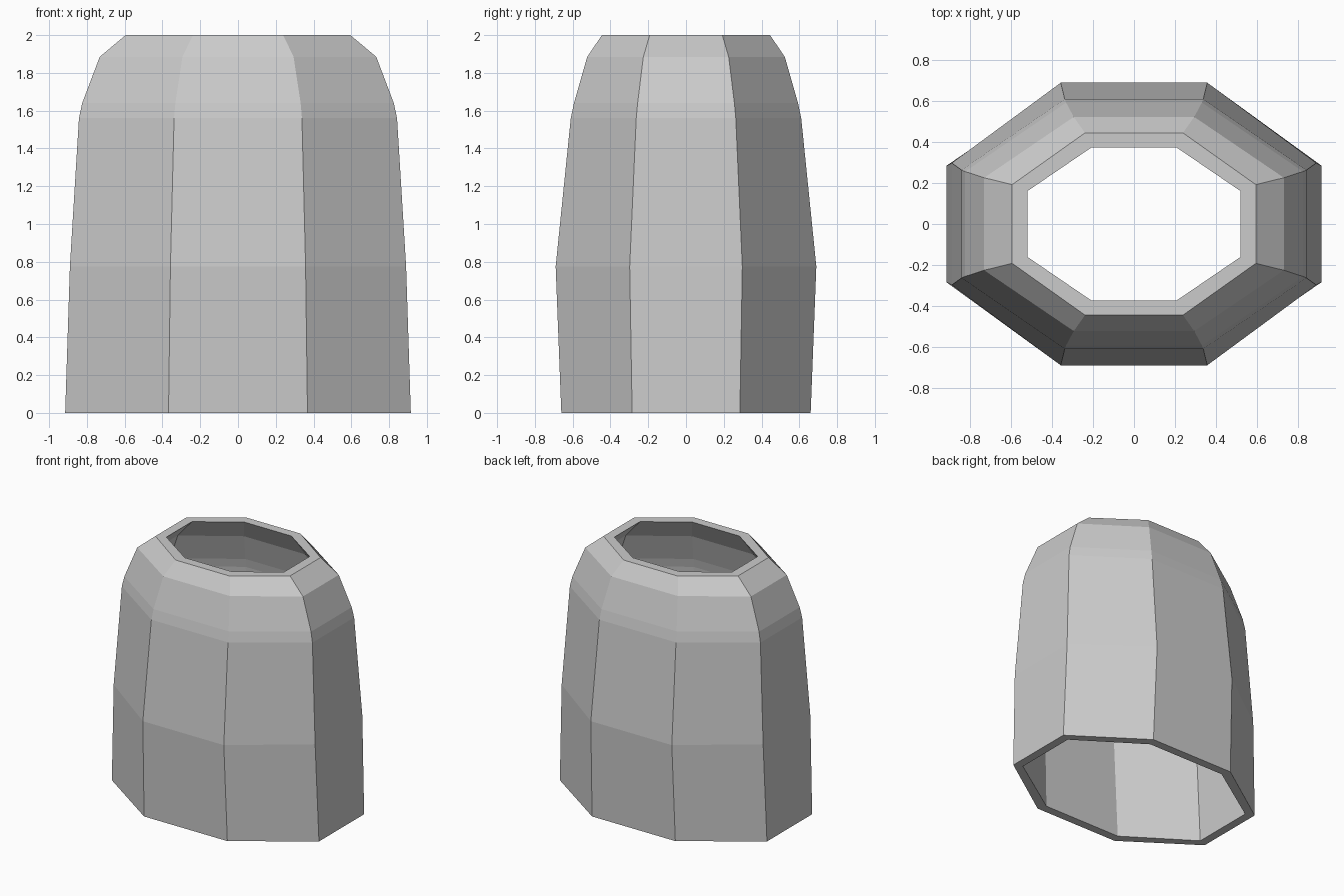
import bpy, bmesh

if "Cube" in bpy.data.objects:
    bpy.data.objects.remove(bpy.data.objects["Cube"])

# Profile rings: z, half width in x, half depth in y
outer = [(0, .915, .66), (.775, .89, .69), (1.56, .842, .61),
         (1.64, .825, .593), (1.885, .732, .523), (2.0, .595, .445)]
inner = [(2.0, .52, .373), (1.835, .672, .463), (1.62, .758, .527),
         (1.55, .774, .541), (.775, .823, .621), (0, .848, .592)]


def octagon(bm, z, a, c):
    b, d = a * .402, c * .432
    pts = [(a, -d), (a, d), (b, c), (-b, c), (-a, d), (-a, -d), (-b, -c), (b, -c)]
    return [bm.verts.new((x, y, z)) for x, y in pts]


# Hollow shell: outer wall, top rim, inner wall, bottom rim as one closed loop of rings
bm = bmesh.new()
rings = [octagon(bm, *r) for r in outer + inner]
for i, ring in enumerate(rings):
    nxt = rings[(i + 1) % len(rings)]
    for j in range(8):
        k = (j + 1) % 8
        bm.faces.new((ring[j], ring[k], nxt[k], nxt[j]))
bmesh.ops.recalc_face_normals(bm, faces=bm.faces)

mesh = bpy.data.meshes.new("hollow_shell")
bm.to_mesh(mesh)
bm.free()
shell = bpy.data.objects.new("hollow_shell", mesh)
bpy.context.collection.objects.link(shell)
